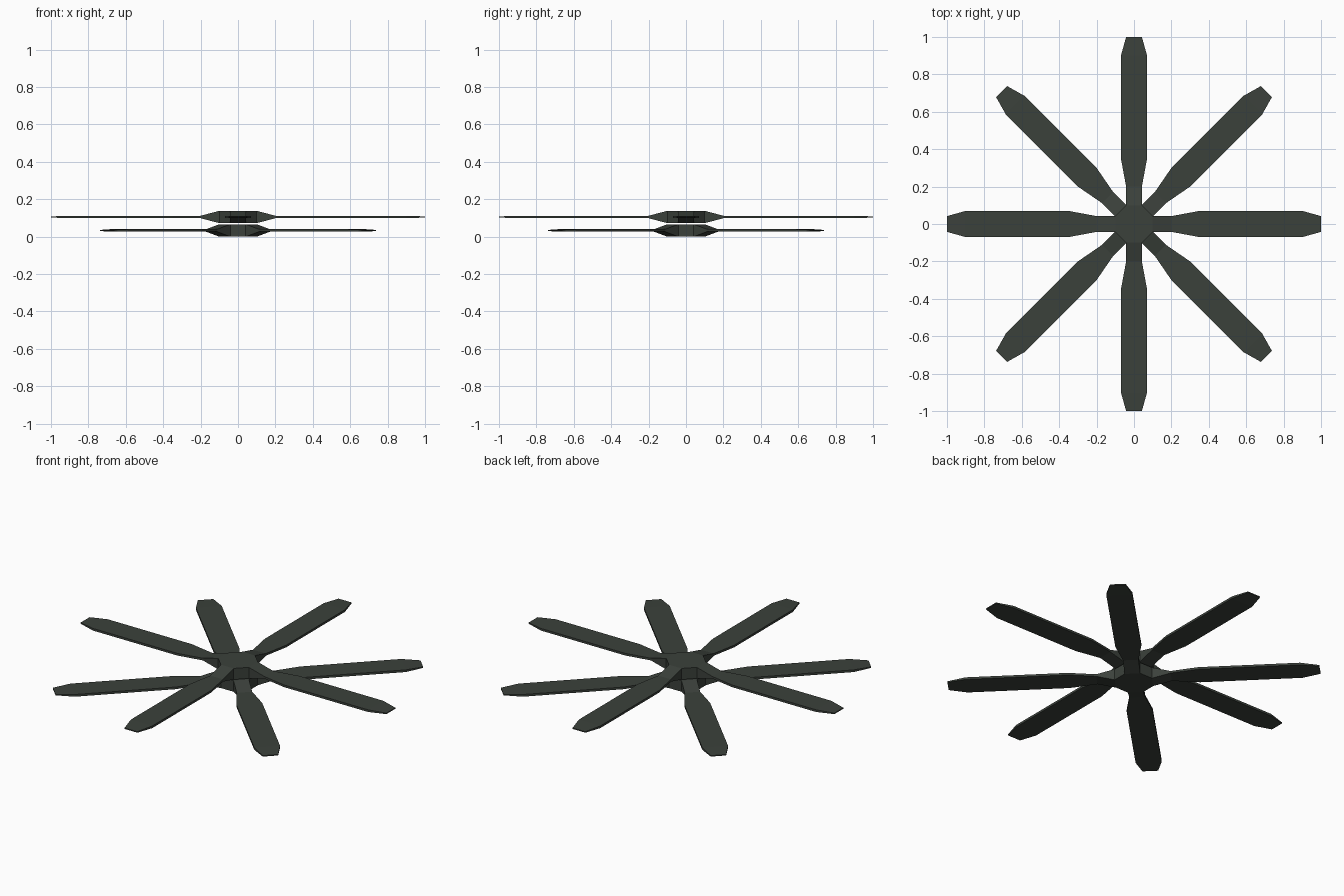
import bpy, bmesh, math
from mathutils import Matrix

if "Cube" in bpy.data.objects:
    bpy.data.objects.remove(bpy.data.objects["Cube"])

mat = bpy.data.materials.new("dark olive grey")
mat.diffuse_color = (0.044, 0.053, 0.044, 1)
mat.use_nodes = True
mat.node_tree.nodes["Principled BSDF"].inputs["Base Color"].default_value = mat.diffuse_color

# blade stations: distance from axis, half width, half thickness
STATIONS = [(0.10, 0.042, 0.033), (0.20, 0.042, 0.0065), (0.35, 0.07, 0.0065),
            (0.90, 0.07, 0.0065), (1.00, 0.042, 0.003)]


def rotor(name, zc, turn):
    bm = bmesh.new()
    roots = []
    # four blades, each a lofted rectangular section
    for k in range(4):
        rot = Matrix.Rotation(turn + k * math.pi / 2, 3, 'Z')
        rings = []
        for r, w, t in STATIONS:
            ring = [bm.verts.new(rot @ v) for v in
                    (Matrix(((r, -w, -t), (r, w, -t), (r, w, t), (r, -w, t))))]
            rings.append(ring)
        for a, b in zip(rings, rings[1:]):
            for i in range(4):
                j = (i + 1) % 4
                bm.faces.new((a[i], a[j], b[j], b[i]))
        bm.faces.new(rings[-1])
        roots.append(rings[0])
    # octagonal hub joining the blade roots
    bm.faces.new([v for q in roots for v in (q[3], q[2])])
    bm.faces.new([v for q in roots for v in (q[0], q[1])])
    for a, b in zip(roots, roots[1:] + roots[:1]):
        bm.faces.new((a[1], b[0], b[3], a[2]))
    bmesh.ops.recalc_face_normals(bm, faces=bm.faces)
    me = bpy.data.meshes.new(name)
    bm.to_mesh(me)
    bm.free()
    me.materials.append(mat)
    ob = bpy.data.objects.new(name, me)
    ob.location.z = zc
    bpy.context.collection.objects.link(ob)


rotor("upper_rotor", 0.105, 0)
rotor("lower_rotor", 0.033, math.pi / 4)
